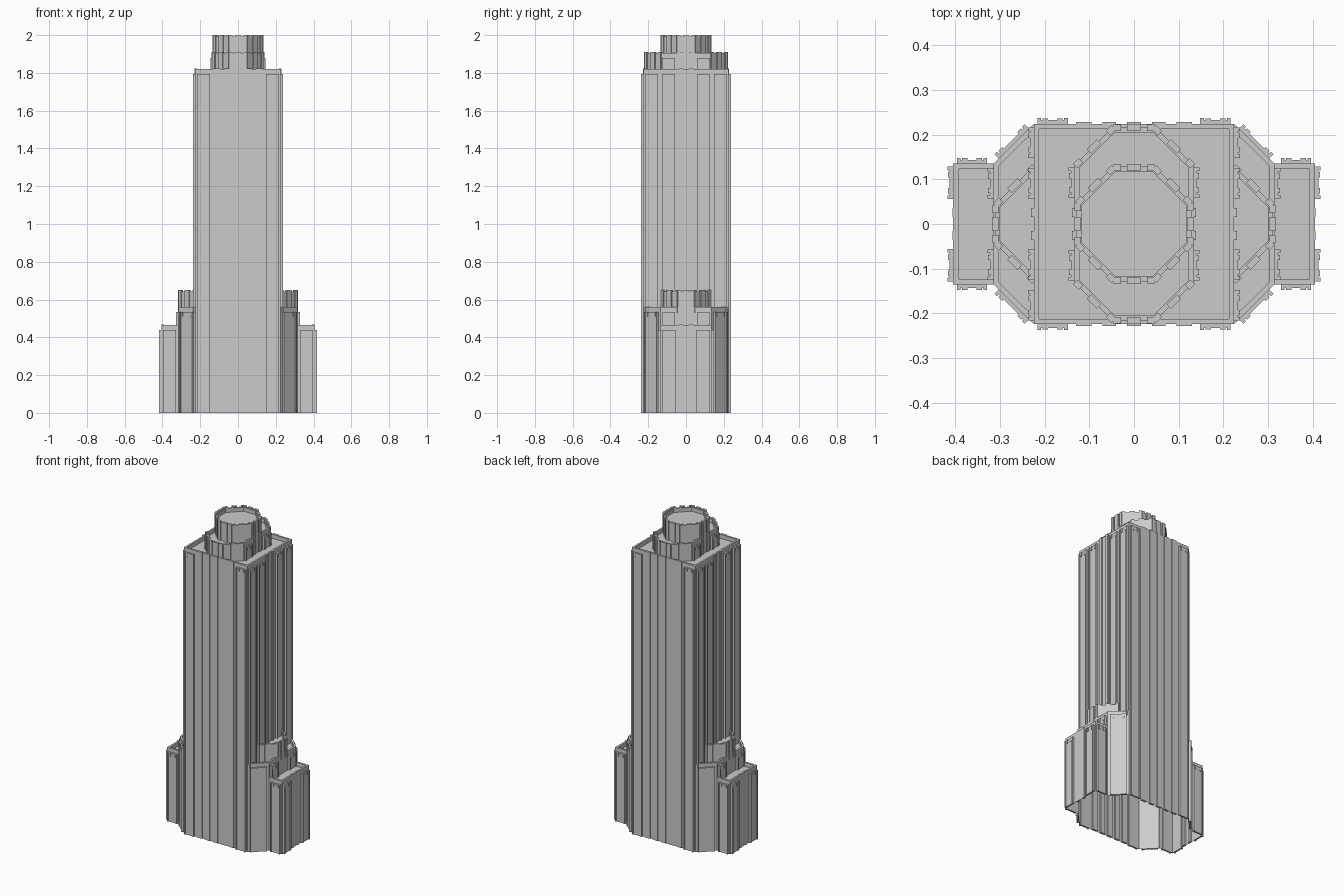
import bpy, bmesh, math
from mathutils import Vector, Matrix

if "Cube" in bpy.data.objects:
    bpy.data.objects.remove(bpy.data.objects["Cube"])

PAR, DEEP = 0.012, 0.025   # parapet thickness, roof depth below parapet


def finish(bm, name, mirror=False):
    bmesh.ops.recalc_face_normals(bm, faces=bm.faces[:])
    me = bpy.data.meshes.new(name)
    bm.to_mesh(me)
    bm.free()
    ob = bpy.data.objects.new(name, me)
    bpy.context.collection.objects.link(ob)
    if mirror:
        ob.modifiers.new("Mirror", 'MIRROR').use_mirror_merge = False
    return ob


def block(bm, pos, ang, width, out, back, z0, z1):
    """Box on a wall; ang is the direction the wall faces."""
    m = (Matrix.Translation((pos[0], pos[1], (z0 + z1) / 2)) @ Matrix.Rotation(ang, 4, 'Z')
         @ Matrix.Translation(((out - back) / 2, 0, 0))
         @ Matrix.Diagonal((out + back, width, z1 - z0, 1)))
    bmesh.ops.create_cube(bm, size=1, matrix=m)


def shell(name, pts, bases, top, mirror=False):
    """Open-bottomed tower: one wall per edge (None = skip) and a sunken roof."""
    bm = bmesh.new()
    vs = [bm.verts.new((x, y, top)) for x, y in pts]
    roof = bm.faces.new(vs)
    n = len(pts)
    for i, b in enumerate(bases):
        if b is None:
            continue
        p, q = pts[i], pts[(i + 1) % n]
        lo = [bm.verts.new((*q, b)), bm.verts.new((*p, b))]
        bm.faces.new([vs[i], vs[(i + 1) % n], *lo])
    bm.normal_update()
    bmesh.ops.inset_region(bm, faces=[roof], thickness=PAR, use_even_offset=True,
                           use_boundary=True)
    f = bmesh.ops.extrude_discrete_faces(bm, faces=[roof])['faces'][0]
    bmesh.ops.translate(bm, verts=f.verts[:], vec=(0, 0, -DEEP))
    return finish(bm, name, mirror)


def bays(name, items, z0, z1, mirror=False):
    """Shallow bays: two pilasters, a panel and two rounded pendants near the top."""
    bm = bmesh.new()
    for x, y, deg, w in items:
        a = math.radians(deg)
        t = Vector((-math.sin(a), math.cos(a)))
        nrm = Vector((math.cos(a), math.sin(a)))
        c = Vector((x, y))
        block(bm, c, a, w - 0.01, 0.008, 0.003, z0, z1)
        for s in (-1, 1):
            block(bm, c + t * s * (w / 2 - 0.004), a, 0.008, 0.013, 0.003, z0, z1)
            d = c + t * s * (w / 2 - 0.018) + nrm * 0.008
            block(bm, d, a, 0.012, 0.004, 0.001, z1 - 0.02, z1)
            m = (Matrix.Translation((*(d + nrm * 0.0015), z1 - 0.02))
                 @ Matrix.Rotation(a, 4, 'Z') @ Matrix.Rotation(math.pi / 2, 4, 'Y'))
            bmesh.ops.create_cone(bm, cap_ends=True, segments=8, radius1=0.006,
                                  radius2=0.006, depth=0.005, matrix=m)
    return finish(bm, name, mirror)


def ribs(name, pts, edges, z0, z1, mirror=False):
    """Ribs rising above the parapet at the middle and ends of each octagon edge."""
    bm = bmesh.new()
    for i in edges:
        p, q = Vector(pts[i]), Vector(pts[(i + 1) % len(pts)])
        d = (q - p).normalized()
        a = math.atan2(-d.x, d.y)
        block(bm, (p + q) / 2, a, 0.032, 0.006, PAR - 0.004, z0, z1)
        for c in (p + d * 0.009, q - d * 0.009):
            block(bm, c, a, 0.018, 0.005, PAR - 0.003, z0, z1)
    return finish(bm, name, mirror)


def octagon(ax, ay, bx, by):
    """Counter-clockwise: half sizes ax, ay; half lengths of flat sides bx, by."""
    return [(ax, -by), (ax, by), (bx, ay), (-bx, ay), (-ax, by), (-ax, -by),
            (-bx, -ay), (bx, -ay)]


# main tower
W = 0.224
shell("main_tower", [(W, -W), (W, W), (-W, W), (-W, -W)], [0.53, 0, 0.53, 0], 1.82)
front = [(x, s * W, s * 90, 0.068) for s in (-1, 1) for x in (-0.182, 0.182)]
bays("front_back_bays", front, 0, 1.795)
bays("side_bays", [(W, y, 0, 0.068) for y in (-0.182, -0.091, 0.091, 0.182)],
     0.53, 1.795, True)

# slim full-height ribs on the main tower
bm = bmesh.new()
for s in (-1, 1):
    for x, w in ((-0.112, 0.035), (-0.055, 0.03), (0, 0.032), (0.055, 0.03), (0.112, 0.035)):
        block(bm, (x, s * W), math.radians(s * 90), w, 0.004, 0.01, 0, 1.822)
    for y in (-0.026, 0.026):
        for sx in (-1, 1):
            block(bm, (sx * W, y), 0 if sx > 0 else math.pi, 0.02, 0.006, 0.006, 0.53, 1.822)
finish(bm, "tower_ribs")

# stepped octagonal crown
low = octagon(0.133, 0.217, 0.047, 0.131)
shell("crown_lower_tier", low, [1.79] * 8, 1.905)
ribs("crown_lower_ribs", low, [1, 2, 3, 5, 6, 7], 1.79, 1.91)
bays("crown_lower_bays", [(0.133, y, 0, 0.068) for y in (-0.092, 0.092)], 1.79, 1.88, True)
bm = bmesh.new()
for s in (-1, 1):
    for y in (-0.026, 0.026):
        block(bm, (s * 0.133, y), 0, 0.02, 0.006, 0.006, 1.79, 1.91)
finish(bm, "crown_side_ribs")
up = octagon(0.128, 0.128, 0.047, 0.047)
shell("crown_upper_tier", up, [1.87] * 8, 1.993)
ribs("crown_upper_ribs", up, range(8), 1.87, 2.0)

# chamfered side wings
I = W - PAR
wing = [(I, -W), (W, -W), (0.314, -0.135), (0.314, 0.135), (W, W), (I, W)]
shell("side_wing", wing, [None, 0, 0.44, 0, None, None], 0.56, True)
bays("wing_chamfer_bays", [(0.269, s * 0.18, s * 45, 0.095) for s in (-1, 1)], 0, 0.535, True)
bays("wing_end_bays", [(0.314, s * 0.091, 0, 0.068) for s in (-1, 1)], 0.44, 0.535, True)

# half octagons rising from the wings
half = [(I, -0.13), (W, -0.13), (0.311, -0.043), (0.311, 0.043), (W, 0.13), (I, 0.13)]
shell("wing_turret", half, [None, 0.53, 0.53, 0.53, None, None], 0.643, True)
ribs("wing_turret_ribs", half, [1, 2, 3], 0.53, 0.65, True)

# low outer wings
J = 0.314 - PAR
outer = [(J, -0.135), (0.404, -0.135), (0.404, 0.135), (J, 0.135)]
shell("outer_wing", outer, [0, 0, 0, None], 0.465, True)
bays("outer_wing_end_bays", [(0.404, s * 0.092, 0, 0.072) for s in (-1, 1)], 0, 0.44, True)
bays("outer_wing_flank_bays", [(0.362, s * 0.135, s * 90, 0.068) for s in (-1, 1)],
     0, 0.44, True)
bm = bmesh.new()
for y in (-0.026, 0.026):
    block(bm, (0.404, y), 0, 0.02, 0.002, PAR, 0, 0.468)
finish(bm, "outer_wing_ribs", True)
